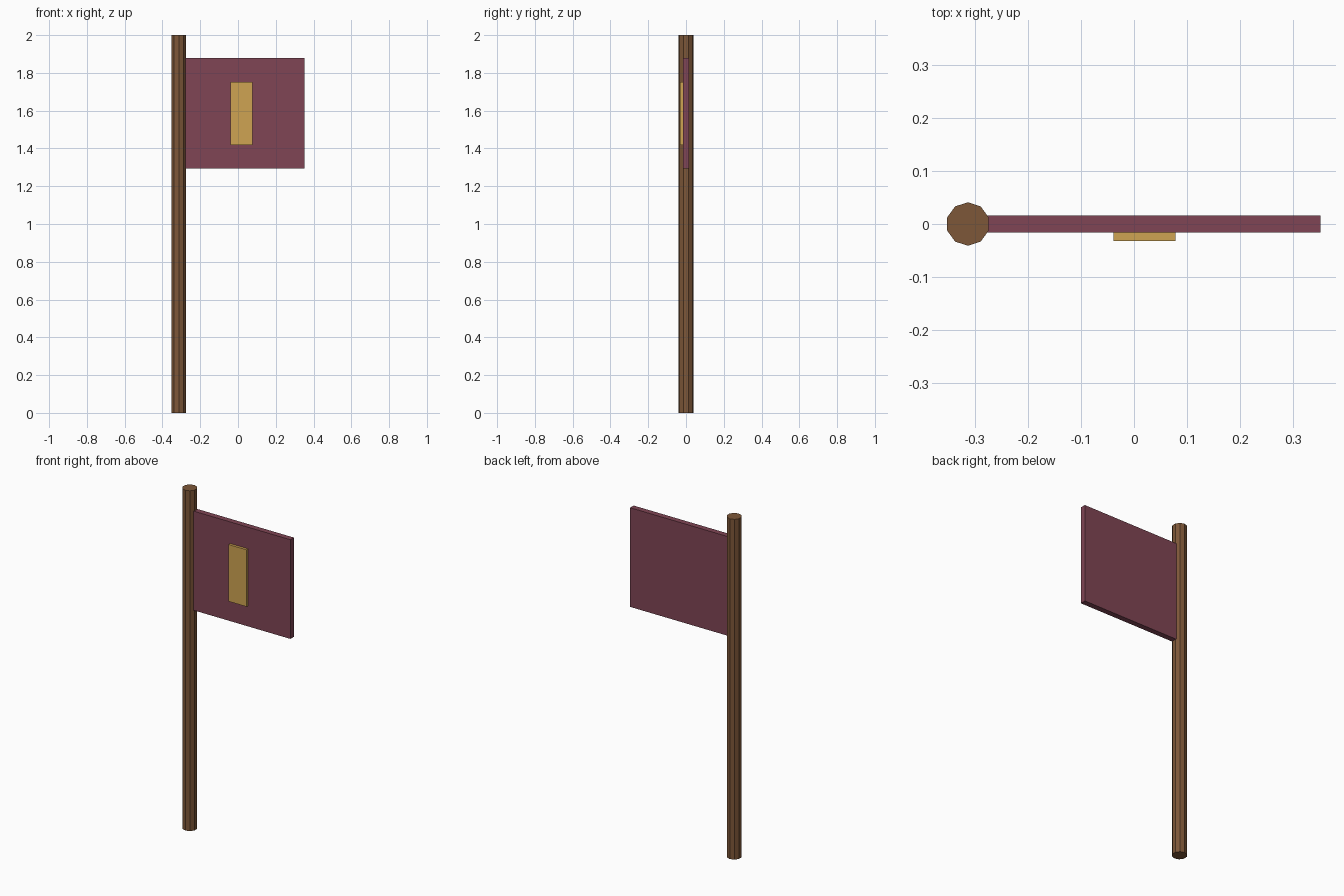
import bpy
import math

if "Cube" in bpy.data.objects:
    bpy.data.objects.remove(bpy.data.objects["Cube"])


def material(name, rgb):
    mat = bpy.data.materials.new(name)
    mat.diffuse_color = (*rgb, 1)
    mat.use_nodes = True
    mat.node_tree.nodes["Principled BSDF"].inputs["Base Color"].default_value = mat.diffuse_color
    return mat


def box(name, x, y, z, mat):
    """Axis-aligned box from (min, max) ranges."""
    bpy.ops.mesh.primitive_cube_add(size=1, location=[sum(r) / 2 for r in (x, y, z)])
    obj = bpy.context.object
    obj.name = name
    obj.scale = [r[1] - r[0] for r in (x, y, z)]
    bpy.ops.object.transform_apply(location=False, rotation=False, scale=True)
    obj.data.materials.append(mat)
    return obj


wood = material("wood", (0.205, 0.095, 0.04))
maroon = material("maroon_cloth", (0.214, 0.059, 0.089))
gold = material("gold", (0.62, 0.37, 0.085))

POLE_X = -0.3135
POLE_R = 0.041

# Ten-sided pole with corners pointing front and back
bpy.ops.mesh.primitive_cylinder_add(vertices=10, radius=POLE_R, depth=2,
                                    location=(POLE_X, 0, 1))
pole = bpy.context.object
pole.name = "pole"
pole.data.materials.append(wood)

# Flag panel, starting at the pole's centre line
box("flag_panel", (POLE_X, 0.352), (-0.0165, 0.0165), (1.295, 1.878), maroon)

# Raised stripe on the front of the flag
box("front_stripe", (-0.039, 0.078), (-0.032, -0.010), (1.417, 1.751), gold)
